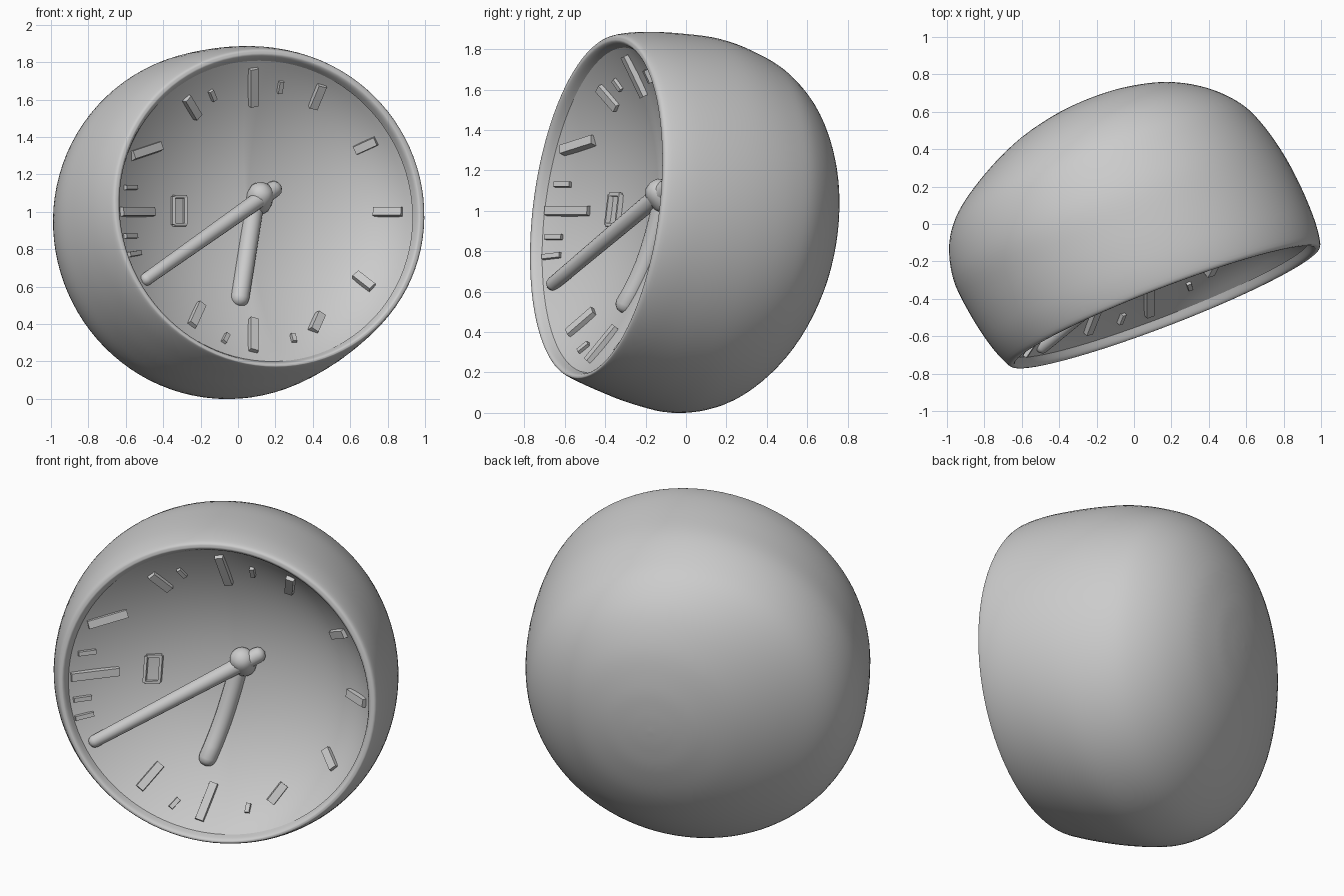
import bpy, bmesh, math
from mathutils import Vector

if "Cube" in bpy.data.objects:
    bpy.data.objects.remove(bpy.data.objects["Cube"])

# Tilted clock frame: U across the dial, V up the dial, B into the dial
A = math.asin(0.12)
YC, YS = 0.933, 0.360
C = Vector((0.166, -0.443, 1.01))
U = Vector((YC, YS, 0))
V = Vector((-YS * math.sin(A), YC * math.sin(A), math.cos(A)))
B = Vector((-YS * math.cos(A), YC * math.cos(A), -math.sin(A)))
RATIO = 0.96


def place(s, v, t):
    return C + U * s + V * v + B * t


def bowl(s, v):
    """Depth of the dial, with a steeper wall on its right half."""
    r = min(math.hypot(s, v / RATIO) / 0.86, 1)
    return 0.04 + 0.28 * (1 - r ** 2.2) + 0.14 * max(s, 0) * (1 - r ** 8)


def on_dial(x, z, lift=0.0):
    """Point on the dial that appears at (x, z) in the front view."""
    t = 0.2
    for _ in range(40):
        v = (z - C.z - B.z * t) / V.z
        s = (x - C.x - B.x * t - V.x * v) / U.x
        t = 0.6 * t + 0.4 * (bowl(s, v) - lift)
    return place(s, v, t)


def catmull(rows, n):
    out = []
    for i in range(len(rows) - 1):
        p = [rows[max(0, min(len(rows) - 1, i + k))] for k in (-1, 0, 1, 2)]
        for j in range(n):
            f = j / n
            out.append([0.5 * (2 * b + (c - a) * f + (2 * a - 5 * b + 4 * c - d) * f * f
                               + (3 * b - a - 3 * c + d) * f ** 3) for a, b, c, d in zip(*p)])
    return out + [list(rows[-1])]


def finish(name, bm, angle):
    bmesh.ops.recalc_face_normals(bm, faces=bm.faces)
    me = bpy.data.meshes.new(name)
    bm.to_mesh(me)
    bm.free()
    ob = bpy.data.objects.new(name, me)
    bpy.context.collection.objects.link(ob)
    bpy.ops.object.select_all(action='DESELECT')
    ob.select_set(True)
    bpy.context.view_layer.objects.active = ob
    bpy.ops.object.shade_smooth_by_angle(angle=math.radians(angle))
    return ob


def skin(name, rings, angle=60):
    """Mesh from a list of closed rings of points."""
    bm = bmesh.new()
    rings = [[bm.verts.new(p) for p in ring] for ring in rings]
    n = len(rings[0])
    for a, b in zip(rings, rings[1:]):
        for k in range(n):
            bm.faces.new((a[k], a[(k + 1) % n], b[(k + 1) % n], b[k]))
    bmesh.ops.remove_doubles(bm, verts=bm.verts, dist=1e-5)
    return finish(name, bm, angle)


def turns(n):
    return [(math.cos(k * math.tau / n), math.sin(k * math.tau / n)) for k in range(n)]


def bar(name, p, q, width, height):
    """Raised bar between two points, standing out from the dial."""
    d = (q - p).normalized()
    side = d.cross(B).normalized() * width / 2
    up = side.cross(d).normalized()
    up = up * (height if up.dot(B) < 0 else -height)
    bm = bmesh.new()
    vs = [bm.verts.new(e + side * k + up * h) for e in (p, q)
          for k, h in ((-1, -0.6), (1, -0.6), (0.8, 1), (-0.8, 1))]
    for f in ((0, 1, 2, 3), (4, 5, 6, 7), (0, 1, 5, 4), (1, 2, 6, 5), (2, 3, 7, 6), (3, 0, 4, 7)):
        bm.faces.new([vs[i] for i in f])
    return finish(name, bm, 30)


def tube(name, pts, radii):
    """Rounded rod along a path, with rounded ends."""
    d = (pts[-1] - pts[0]).normalized()
    e1 = d.cross(B).normalized()
    e2 = d.cross(e1)
    caps = [(0.0, -1.0), (0.6, -0.8), (0.9, -0.45)]
    path = [(pts[0] + d * radii[0] * o, radii[0] * k) for k, o in caps]
    path += list(zip(pts, radii))
    path += [(pts[-1] - d * radii[-1] * o, radii[-1] * k) for k, o in reversed(caps)]
    return skin(name, [[p + (e1 * c + e2 * s) * r for c, s in turns(16)] for p, r in path])


# Domed housing, from the rounded lip to the back
# Rows are depth, half width, half height, shift across, shift up
profile = catmull([
    (0.05, 0.84, 0.81, 0, 0), (0.012, 0.853, 0.825, 0, 0.002), (0.0, 0.87, 0.842, 0, 0.004),
    (0.02, 0.897, 0.862, 0, 0.01), (0.15, 0.93, 0.895, -0.017, 0.006), (0.35, 0.948, 0.925, -0.04, -0.008),
    (0.55, 0.943, 0.933, -0.06, -0.018), (0.73, 0.897, 0.89, -0.06, -0.018), (0.87, 0.81, 0.81, -0.04, -0.005),
    (1.0, 0.65, 0.67, -0.005, 0.01), (1.10, 0.46, 0.48, 0.02, 0.02), (1.155, 0.27, 0.28, 0.03, 0.02),
    (1.175, 0.12, 0.12, 0.03, 0.02), (1.18, 0, 0, 0.03, 0.02)], 5)
skin("housing", [[place(su + ru * c, sv + rv * s, t) for c, s in turns(96)]
                 for t, ru, rv, su, sv in profile])

# Concave dial
skin("dial", [[place(r * c, r * RATIO * s, bowl(r * c, r * RATIO * s)) for c, s in turns(96)]
              for r in [0.86 * i / 24 for i in range(25)]])

# Hour marks, given as front view start and end points
marks = [(.08, 1.57, .08, 1.77), (.40, 1.56, .45, 1.68), (.63, 1.33, .74, 1.38), (.73, 1.0, .88, 1.0),
         (.63, .66, .72, .59), (.40, .36, .44, .45), (.08, .25, .08, .42), (-.25, .39, -.20, .50),
         (-.63, 1.0, -.46, 1.0), (-.57, 1.30, -.42, 1.35), (-.28, 1.61, -.22, 1.51)]
for i, (x0, z0, x1, z1) in enumerate(marks):
    bar(f"hour_mark_{i + 1}", on_dial(x0, z0), on_dial(x1, z1), 0.055, 0.025)

# Short minor marks
minor = [(-.15, 1.65, -.13, 1.60), (.23, 1.70, .22, 1.64), (-.08, .30, -.06, .34), (.30, .30, .29, .34),
         (-.61, 1.13, -.55, 1.13), (-.61, .87, -.55, .87), (-.59, .77, -.53, .78)]
for i, (x0, z0, x1, z1) in enumerate(minor):
    bar(f"minor_mark_{i + 1}", on_dial(x0, z0), on_dial(x1, z1), 0.03, 0.02)

# Small window frame on the dial
corners = [(-.35, .93), (-.285, .93), (-.285, 1.08), (-.35, 1.08)]
for i in range(4):
    bar(f"window_frame_{i + 1}", on_dial(*corners[i]), on_dial(*corners[(i + 1) % 4]), 0.02, 0.02)

# Hands and centre knob
steps = [i / 8 for i in range(9)]
tail, tip = on_dial(.19, 1.12, 0.02), on_dial(-.49, .64, 0.01)
tube("minute_hand", [tail.lerp(tip, f) for f in steps], [0.045 - 0.01 * f for f in steps])
tube("hour_hand", [on_dial(.09 - .08 * f, 1.05 - .51 * f, 0.0) for f in steps], [0.05] * 9)
tube("centre_knob", [on_dial(.11, 1.06, 0.0), on_dial(.12, 1.09, 0.03)], [0.075, 0.07])
